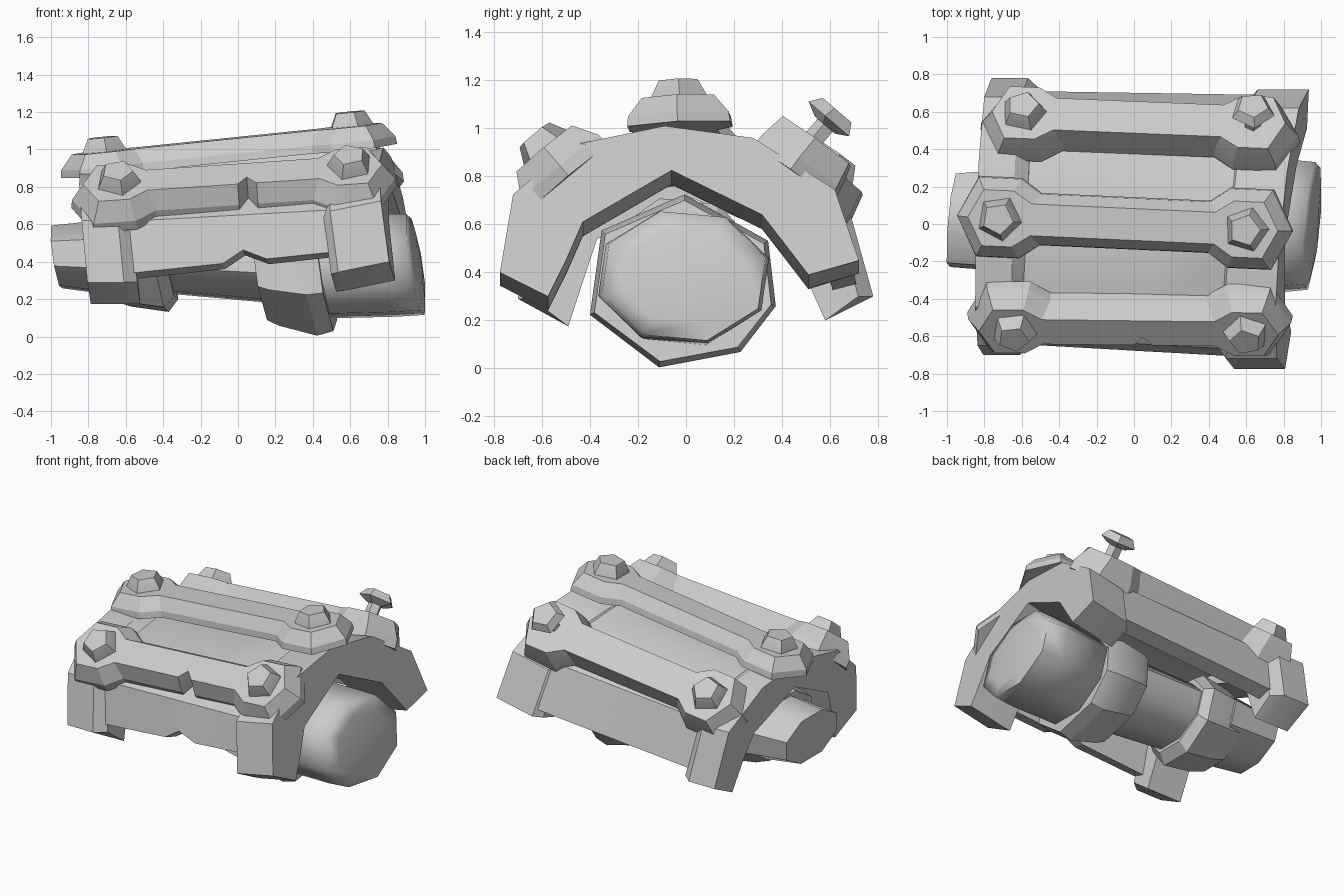
import bpy, bmesh, math
from mathutils import Vector

if "Cube" in bpy.data.objects:
    bpy.data.objects.remove(bpy.data.objects["Cube"])

METAL = bpy.data.materials.new("grey metal")
METAL.diffuse_color = (0.6, 0.6, 0.6, 1)
METAL.use_nodes = True
METAL.node_tree.nodes["Principled BSDF"].inputs["Base Color"].default_value = METAL.diffuse_color


def finish(bm, name, angle=25):
    bmesh.ops.recalc_face_normals(bm, faces=bm.faces)
    mesh = bpy.data.meshes.new(name)
    bm.to_mesh(mesh)
    bm.free()
    ob = bpy.data.objects.new(name, mesh)
    bpy.context.collection.objects.link(ob)
    mesh.materials.append(METAL)
    bpy.ops.object.select_all(action='DESELECT')
    ob.select_set(True)
    bpy.context.view_layer.objects.active = ob
    bpy.ops.object.shade_smooth_by_angle(angle=math.radians(angle))
    return ob


def loft(rings, name, angle=25):
    """Skin closed rings of points and cap both ends."""
    bm = bmesh.new()
    vs = [[bm.verts.new(p) for p in r] for r in rings]
    n = len(vs[0])
    for a, b in zip(vs, vs[1:]):
        for i in range(n):
            j = (i + 1) % n
            bm.faces.new((a[i], a[j], b[j], b[i]))
    bm.faces.new(vs[0])
    bm.faces.new(vs[-1])
    return finish(bm, name, angle)


def skew(x, y, z, yaw=.09, lean=.15):
    """The whole body leans a little about two axes."""
    return Vector((x + yaw * y - lean * (z - 0.45), y, z))


# End arches: closed cross-sections, outer side then inner side
left_out = [(-.70, .29), (-.65, .62), (-.44, .81), (-.03, .90), (.35, .85), (.68, .66), (.78, .30)]
left_in = [(.58, .20), (.49, .40), (.40, .55), (.0, .72), (-.37, .54), (-.43, .36), (-.49, .175)]
right_out = [(-.775, .40), (-.72, .725), (-.475, .93), (-.09, 1.01), (.28, .96), (.62, .745), (.72, .45)]
right_in = [(.51, .39), (.41, .52), (.317, .64), (-.06, .825), (-.43, .61), (-.50, .45), (-.575, .30)]


def arch(name, outer, inner, stations, yaw, lean):
    """Stations are x, outer scale and drop; a scale below 1 chamfers the flank."""
    rings = []
    for x, s, drop in stations:
        pts = [(y * s, .3 + (z - .3) * s) for y, z in outer] + inner
        rings.append([skew(x, y, z - drop, yaw, lean) for y, z in pts])
    loft(rings, name)


arch("left_arch", left_out, left_in, [(-.80, 1, 0), (-.605, 1, 0), (-.535, .92, 0)], .03, .10)
arch("right_arch", right_out, right_in, [(.545, .93, .06), (.59, 1, .055), (.87, 1, 0)], .09, .15)

# Shell panels between the arches, with a small notch in the lower edge
sh_l = [(-.64, .33), (-.60, .61), (-.40, .77), (-.03, .84), (.33, .79), (.63, .66), (.71, .35)]
sh_r = [(-.71, .46), (-.67, .68), (-.44, .87), (-.08, .95), (.27, .90), (.59, .74), (.69, .44)]
rings = []
for x, lift in ((-.62, 0), (-.03, 0), (.09, .06), (.21, 0), (.65, 0)):
    t = (x + .62) / 1.27
    outer = [(a[0] + (b[0] - a[0]) * t, a[1] + (b[1] - a[1]) * t) for a, b in zip(sh_l, sh_r)]
    outer[0] = (outer[0][0], outer[0][1] + lift)
    inner = [(y * .86, z - .09 * (1 - abs(y))) for y, z in reversed(outer)]
    rings.append([skew(x, y, z) for y, z in outer + inner])
loft(rings, "shell", 20)


# Bolts: five-sided tapered heads, optionally on a stem
def bolt(name, pos, normal, stem=0.0, spin=0.0):
    n = Vector(normal).normalized()
    u = n.orthogonal().normalized()
    v = n.cross(u)

    def ring(r, h):
        return [Vector(pos) + n * h + r * (u * math.cos(a) + v * math.sin(a))
                for a in (spin + k * math.tau / 5 for k in range(5))]
    if stem:
        loft([ring(.045, -.03), ring(.045, stem)], name + "_stem")
        loft([ring(.06, stem - .03), ring(.12, stem), ring(.085, stem + .05)], name)
    else:
        loft([ring(.13, -.03), ring(.12, .01), ring(.085, .075)], name)


# Bars: long plates with hexagonal ends and chamfered sides
def bar(name, a, b, up, notch=0.0, depth=.13, base=.215, top=.15):
    a, b = Vector(a), Vector(b)
    e = (b - a).normalized()
    w = Vector(up).cross(e).normalized()
    n = e.cross(w)
    L = (b - a).length

    def outline(tip, u1, v1, u2, v2, h, cut):
        right = [(L - u2, -v2), (L - u1 * .8, -v1), (L + u1, -v1), (L + tip, 0),
                 (L + u1, v1), (L - u1 * .8, v1), (L - u2, v2)]
        mid_back = [(L * .60, v2), (L * .56, v2), (L * .52, v2)]
        left = [(L - u, -v) for u, v in right]
        c = [(L * .52, -v2), (L * .56, -v2 + cut), (L * .60, -v2)]
        return [a + e * u + w * v + n * h for u, v in right + mid_back + left + c]

    loft([outline(.24, .13, base, .21, base - .075, -depth, notch),
          outline(.235, .125, base - .005, .21, base - .08, -depth * .65, notch),
          outline(.17, .09, top, .17, top - .065, 0, notch * .6)], name, 15)
    return n


n = bar("top_bar", (-.72, .03, .99), (.60, -.03, 1.125), (0, -.05, 1), depth=.12)
bolt("top_left_bolt", (-.72, .03, .99), n, spin=.3)
bolt("top_right_bolt", (.60, -.03, 1.125), n, spin=.5)

n = bar("front_bar", (-.66, -.575, .825), (.60, -.59, .91), (0, -.64, .77), .09, depth=.16)
bolt("front_left_bolt", (-.64, -.57, .83), n, spin=.2)
bolt("front_right_bolt", (.60, -.585, .915), n, spin=.9)

n = bar("back_bar", (-.59, .595, .83), (.64, .545, .945), (0, .58, .81), base=.195, top=.17, depth=.17)
bolt("back_left_bolt", (-.59, .595, .83), n, spin=.4)
bolt("back_right_bolt", (.635, .53, .95), (0, .65, .76), stem=.11, spin=.1)


# Core: faceted pieces given as (x, centre z, half width, half height)
EIGHT = [16 + 45 * k for k in range(8)]
SEVEN = [257, 307, 344, 388, 448, 504, 562]


def core(name, stations, angle=50, angles=EIGHT, side=-.02):
    rings = []
    for x, cz, ry, rz in stations:
        ring = []
        for deg in angles:
            t = math.radians(deg)
            y, z = ry * math.cos(t) + side, rz * math.sin(t)
            ring.append(Vector((x + .09 * y - .15 * z, y, cz + z)))
        rings.append(ring)
    loft(rings, name, angle)


core("core_left_end", [(-.97, .425, .26, .175), (-.60, .42, .29, .22)], side=.02)
core("core_left_ring", [(-.72, .42, .29, .23), (-.62, .42, .31, .27),
                        (-.42, .42, .33, .30), (-.36, .43, .29, .24)], 25)
core("core_body", [(-.50, .43, .27, .20), (.25, .40, .29, .24)])
core("core_right_ring", [(.12, .38, .35, .30), (.18, .37, .38, .32),
                         (.38, .36, .41, .365), (.47, .36, .39, .34)], 25, SEVEN)
core("core_right_end", [(.40, .375, .34, .29), (.80, .38, .37, .285),
                        (.95, .385, .355, .28), (.965, .385, .26, .20), (.975, .385, .10, .08)], 80,
     side=-.01)
